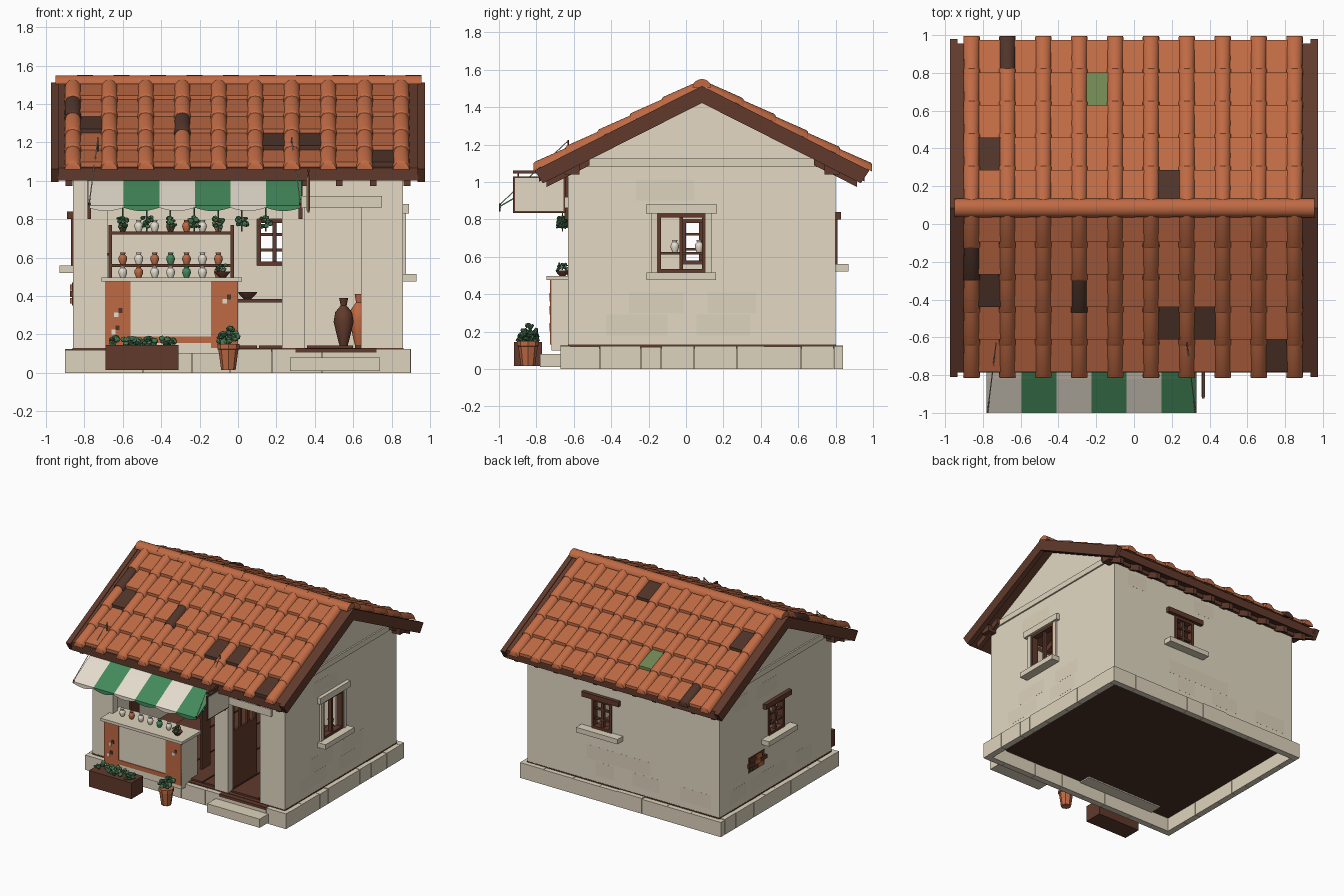
import bpy, bmesh, math, random
from mathutils import Matrix, Vector

random.seed(4)
if "Cube" in bpy.data.objects:
    bpy.data.objects.remove(bpy.data.objects["Cube"])


def material(name, *rgb):
    linear = [((c / 255 + 0.055) / 1.055) ** 2.4 for c in rgb] + [1]
    m = bpy.data.materials.new(name)
    m.use_nodes = True
    m.diffuse_color = linear
    m.node_tree.nodes["Principled BSDF"].inputs["Base Color"].default_value = linear
    return m


plaster = material("plaster", 227, 217, 196)
stone = material("stone", 222, 212, 189)
terracotta = material("terracotta", 191, 106, 68)
burnt = material("burnt tile", 80, 52, 42)
wood = material("wood", 97, 58, 44)
shadow = material("dark base", 76, 51, 40)
green = material("green canvas", 68, 138, 92)
cream = material("cream canvas", 229, 220, 205)
leaf = material("leaf", 74, 120, 82)
moss = material("mossy tile", 112, 134, 82)


def loft(bm, rings, mat=0):
    """Skin a row of equal rings and close both ends."""
    rows = [[bm.verts.new(p) for p in ring] for ring in rings]
    faces = [bm.faces.new(rows[0]), bm.faces.new(rows[-1][::-1])]
    for a, b in zip(rows, rows[1:]):
        for i in range(len(a)):
            j = (i + 1) % len(a)
            faces.append(bm.faces.new((a[i], a[j], b[j], b[i])))
    for f in faces:
        f.material_index = mat


def box(bm, x0, x1, y0, y1, z0, z1, mat=0):
    loft(bm, [[(x0, y0, z), (x1, y0, z), (x1, y1, z), (x0, y1, z)] for z in (z0, z1)], mat)


def prism(bm, outline, x0, x1, mat=0):
    loft(bm, [[(x, y, z) for y, z in outline] for x in (x0, x1)], mat)


def lathe(bm, x, y, z, radius, height, profile, mat=0, sides=10):
    turn = [math.tau * i / sides for i in range(sides)]
    loft(bm, [[(x + radius * r * math.cos(a), y + radius * r * math.sin(a), z + height * h)
               for a in turn] for r, h in profile], mat)


def rod(bm, start, end, radius, mat=0):
    a, b = Vector(start), Vector(end)
    q = (b - a).to_track_quat("Z", "Y")
    ring = [q @ Vector((radius * math.cos(t), radius * math.sin(t), 0))
            for t in (math.tau * i / 6 for i in range(6))]
    loft(bm, [[p + v for v in ring] for p in (a, b)], mat)


def foliage(bm, centre, spread, count, size):
    for _ in range(count):
        offset = Vector([random.uniform(-s, s) for s in spread])
        place = Matrix.Translation(Vector(centre) + offset) @ Matrix.Rotation(random.random() * 3, 4, "X")
        bmesh.ops.create_icosphere(bm, subdivisions=1, radius=size * random.uniform(0.7, 1.1),
                                   matrix=place @ Matrix.Diagonal((1, 1, 0.6, 1)))


def finish(name, bm, mats, smooth=False, matrix=Matrix()):
    bmesh.ops.transform(bm, matrix=matrix, verts=bm.verts)
    bmesh.ops.recalc_face_normals(bm, faces=bm.faces)
    me = bpy.data.meshes.new(name)
    bm.to_mesh(me)
    bm.free()
    for m in mats:
        me.materials.append(m)
    if smooth:
        me.polygons.foreach_set("use_smooth", [True] * len(me.polygons))
        me.set_sharp_from_angle(angle=math.radians(40))
    bpy.context.collection.objects.link(bpy.data.objects.new(name, me))


def boxes(name, mat, *sizes):
    bm = bmesh.new()
    for s in sizes:
        box(bm, *s)
    finish(name, bm, [mat])


# Open ring of plinth stones with the floor laid across its top
bm = bmesh.new()
for low, high, along_x in ((-0.67, -0.62, True), (0.79, 0.84, True), (-0.9, -0.85, False), (0.85, 0.9, False)):
    start, stop = (-0.9, 0.9) if along_x else (-0.62, 0.79)
    cuts = [start + (stop - start) * (i + (random.uniform(-0.25, 0.25) if 0 < i < 8 else 0)) / 8 for i in range(9)]
    for a, b in zip(cuts, cuts[1:]):
        top, b = 0.125 - random.random() * 0.008, b - 0.002
        box(bm, *((a, b, low, high) if along_x else (low, high, a, b)), 0, top)
finish("plinth", bm, [stone])
boxes("base", shadow, (-0.858, 0.858, -0.628, 0.798, 0.11, 0.12))
boxes("floor", wood, (-0.862, 0.862, -0.632, 0.802, 0.12, 0.13))
boxes("floor_planks", wood, *[(-0.64 + 0.25 * i, -0.4 + 0.25 * i, -0.6, 0.72, 0.13, 0.143) for i in range(6)])
boxes("door_step", stone, (0.27, 0.74, -0.78, -0.66, 0.01, 0.08))
boxes("threshold", wood, (0.3, 0.72, -0.672, -0.6, 0.105, 0.127))

# Front wall with shop opening and doorway
boxes("front_wall", plaster, (-0.86, -0.68, -0.63, -0.57, 0.13, 0.95), (0.23, 0.35, -0.63, -0.57, 0.13, 0.95),
      (0.64, 0.86, -0.63, -0.57, 0.13, 0.95), (0.35, 0.64, -0.63, -0.57, 0.86, 0.95),
      (-0.86, 0.86, -0.63, -0.57, 0.95, 1.09))
boxes("door_lintel", stone, (0.22, 0.75, -0.65, -0.6, 0.86, 0.92))


# Walls with one window each, made facing forward and then turned
def window_wall(side, origin, angle, u0, u1, c, w, stone_frame=False):
    place = Matrix.Translation(origin) @ Matrix.Rotation(math.radians(angle), 4, "Z")
    z0, z1 = (0.515, 0.83) if stone_frame else (0.56, 0.8)
    a, b = c - w, c + w
    bm = bmesh.new()
    for s in ((u0, a, 0.13, 1.08), (b, u1, 0.13, 1.08), (a, b, 0.13, z0), (a, b, z1, 1.08)):
        box(bm, s[0], s[1], 0, 0.06, *s[2:])
    for _ in range(7):  # faint plaster repairs
        u, z = random.uniform(u0 + 0.05, u1 - 0.35), random.choice((0.18, 0.3, 0.9))
        box(bm, u, u + random.uniform(0.15, 0.3), -0.0005, 0.01, z, z + 0.11, 1)
    finish(side + "_wall", bm, [plaster, stone], matrix=place)
    bm = bmesh.new()
    for u in (a, b - 0.02):
        box(bm, u, u + 0.02, -0.01, 0.04, z0, z1)
    for z in (z0, z1 - 0.02):
        box(bm, a, b, -0.01, 0.04, z, z + 0.02)
    box(bm, c - 0.01, c + 0.01, 0, 0.03, z0, z1)
    if not stone_frame:
        for i in (1, 2):
            z = z0 + (z1 - z0) * i / 3
            box(bm, a, b, 0, 0.02, z - 0.007, z + 0.007)
        box(bm, c - 0.165, c + 0.165, -0.03, 0.03, z1, z1 + 0.04)
    finish(side + "_window_frame", bm, [wood], matrix=place)
    bm = bmesh.new()
    box(bm, c - 0.185, c + 0.185, -0.07, 0.02, z0 - 0.04, z0)
    if stone_frame:
        box(bm, c - 0.19, c + 0.19, -0.03, 0.02, z1, z1 + 0.05)
        for u in (a - 0.03, b):
            box(bm, u, u + 0.03, -0.015, 0.02, z0, z1)
    finish(side + "_window_stone", bm, [stone], matrix=place)


window_wall("left", (0.86, 0, 0), 90, -0.57, 0.74, -0.025, 0.13, True)
window_wall("right", (-0.86, 0, 0), -90, -0.74, 0.57, -0.08, 0.1)
window_wall("back", (0, 0.8, 0), 180, -0.86, 0.86, -0.19, 0.09)

# Exposed bricks on the right wall
boxes("brick_bedding", wood, (-0.864, -0.85, 0.23, 0.43, 0.35, 0.47))
bm = bmesh.new()
for row, (start, count) in enumerate(((0.25, 2), (0.21, 3), (0.27, 2))):
    for i in range(count):
        y, z = start + i * 0.08, 0.36 + row * 0.035
        box(bm, -0.875, -0.85, y, y + 0.072, z, z + 0.03, (row + i) % 2)
finish("exposed_bricks", bm, [terracotta, wood])

# Gables and their string courses
RIDGE = 0.085
for side, x in (("right", -0.86), ("left", 0.8)):
    bm = bmesh.new()
    prism(bm, [(-0.63, 1.08), (0.8, 1.08), (RIDGE, 1.45)], x, x + 0.06)
    finish(side + "_gable", bm, [plaster])
    boxes(side + "_string_course", stone, (x - 0.012, x + 0.072, -0.56, 0.73, 1.08, 1.125))


def slope(d):
    return 1.507 - 0.505 * d


def chevron(d, top, bottom, undercut):
    low = slope(d - undercut) + bottom
    return [(RIDGE - d, slope(d) + top), (RIDGE, slope(0) + top), (RIDGE + d, slope(d) + top),
            (RIDGE + d - undercut, low), (RIDGE, slope(0) + bottom), (RIDGE - d + undercut, low)]


# Roof boards, verge boards, wall plates and rafter tails
bm = bmesh.new()
prism(bm, chevron(0.87, 0, -0.066, 0), -0.94, 0.94)
finish("roof_deck", bm, [wood])
for side, x in (("right", -0.975), ("left", 0.935)):
    bm = bmesh.new()
    prism(bm, chevron(0.895, 0.006, -0.085, 0.045), x, x + 0.04)
    finish(side + "_verge_board", bm, [wood])
boxes("wall_plates", wood, (-0.93, 0.93, -0.65, -0.57, 1.04, 1.09), (-0.93, 0.93, 0.74, 0.82, 1.04, 1.09))
bm = bmesh.new()
for i in range(11):
    x = -0.88 + 0.176 * i
    for s in (-1, 1):
        prism(bm, [(RIDGE + s * d, slope(d) - h) for d, h in ((0.6, 0.05), (0.83, 0.05), (0.83, 0.115), (0.6, 0.115))],
              x - 0.017, x + 0.017)
finish("rafter_tails", bm, [wood])

# Roof tiles: flat pans under rounded covers, a few of them replaced
odd_pans = {(-1, 0, 2): 1, (-1, 5, 3): 1, (-1, 6, 3): 1, (-1, 8, 4): 1, (1, 0, 1): 1, (1, 3, 3): 2, (1, 5, 0): 1}
odd_covers = {(-1, 0, 1): 1, (-1, 3, 2): 1, (1, 1, 4): 1}
pans, covers = bmesh.new(), bmesh.new()
arch = [math.pi * i / 10 for i in range(11)]
for s, first, lap in ((-1, 0.008, 0.033), (1, 0.03, 0.02)):
    for row in range(5):
        d0, d1 = first + 0.172 * row, first + 0.172 * (row + 1)
        for col in range(10):
            x = -0.86 + 0.19 * col
            rings = []
            for d, r, lift in ((d0, 0.04, 0), (d1 + lap - 0.007, 0.044, 0.008), (d1 + lap, 0.041, 0.006)):
                rings.append([(x + r * math.cos(a), RIDGE + s * d, slope(d) + lift + r * math.sin(a)) for a in arch])
            loft(covers, rings, odd_covers.get((s, col, row), 0))
            if col < 9:
                edge = ((d0, 0.006), (d1, 0.028), (d1, 0.004), (d0, -0.01))
                prism(pans, [(RIDGE + s * d, slope(d) + h) for d, h in edge], x + 0.03, x + 0.16,
                      odd_pans.get((s, col, row), 0))
finish("pan_tiles", pans, [terracotta, burnt, moss])
finish("cover_tiles", covers, [terracotta, burnt], True)
bm = bmesh.new()
for i in range(10):
    x = -0.95 + 0.19 * i
    loft(bm, [[(px, RIDGE + r * math.cos(a), 1.505 + 0.9 * r * math.sin(a)) for a in arch]
              for px, r in ((x, 0.049), (x + 0.195, 0.05))])
finish("ridge_tiles", bm, [terracotta], True)

# Striped awning with scalloped edge, ropes and brackets
bm = bmesh.new()
curve = [(-0.63, 1.075), (-0.82, 0.975), (-1, 0.87)]
wide = 1.11 / 6
for i in range(6):
    x = -0.78 + wide * i
    prism(bm, curve + [(y, z - 0.008) for y, z in curve[::-1]], x, x + wide, i % 2)
    hem = [(x + wide * t / 6, 0.86 - 0.018 * math.sin(math.pi * t / 6)) for t in range(7)]
    hem += [(x + wide, 0.872), (x, 0.872)]
    loft(bm, [[(px, y, z) for px, z in hem] for y in (-1, -0.993)], i % 2)
finish("awning", bm, [cream, green])
bm = bmesh.new()
for top, low in ((-0.73, -0.775), (0.28, 0.325)):
    rod(bm, (top, -0.63, 1.22), (low, -0.995, 0.88), 0.003, 1)
    rod(bm, (top, -0.63, 1.14), (top, -0.63, 1.225), 0.004)
    rod(bm, (low, -0.995, 0.86), (low, -0.995, 0.885), 0.006)
    box(bm, low - 0.01, low + 0.01, -0.65, -0.62, 0.8, 1.04)
finish("awning_rigging", bm, [wood, stone])

# Counter faced with thin coloured panels
boxes("counter_body", plaster, (-0.69, 0, -0.72, -0.52, 0.1, 0.475))
boxes("counter_panels", terracotta, (-0.69, -0.56, -0.726, -0.715, 0.13, 0.475),
      (-0.14, 0, -0.726, -0.715, 0.13, 0.475), (-0.56, -0.14, -0.726, -0.715, 0.155, 0.19))
boxes("counter_top", stone, (-0.71, 0.02, -0.745, -0.5, 0.475, 0.497))
for name, mat, shift in (("cream_chips", cream, 0), ("dark_chips", burnt, 0.022)):
    boxes(name, mat, *[(x + shift, x + shift + 0.022, -0.731, -0.72, z + shift, z + shift + 0.025)
                       for x, z in ((-0.66, 0.2), (-0.645, 0.29), (-0.08, 0.36))])

# Display rack, shelves and open door
boxes("display_rack", wood, *[(x, x + 0.018, -0.43, -0.32, 0.13, 0.77) for x in (-0.675, -0.04)],
      *[(-0.675, -0.022, -0.43, -0.32, z, z + 0.016) for z in (0.55, 0.72)])
boxes("back_shelf", wood, (-0.1, 0.3, 0.55, 0.74, 0.365, 0.385))
boxes("side_shelf", wood, (-0.8, -0.66, -0.16, 0.14, 0.612, 0.625))
boxes("open_door", wood, (0.328, 0.346, -0.568, -0.25, 0.14, 0.6), (0.328, 0.346, -0.568, -0.25, 0.8, 0.85),
      *[(0.328, 0.346, y, y + 0.03, 0.6, 0.8) for y in (-0.568, -0.47, -0.375, -0.28)])

# Jars, bowls and tall vases
jar = [(0.6, 0), (1, 0.4), (0.9, 0.65), (0.5, 0.82), (0.65, 1)]
bowl = [(0.4, 0), (0.9, 0.7), (1, 1)]
amphora = [(0.4, 0), (0.6, 0.15), (1, 0.5), (0.85, 0.7), (0.3, 0.84), (0.45, 1)]
bm = bmesh.new()
for y, z, kinds in ((-0.62, 0.497, (1, 0, 1, 1, 2, 1, 0)), (-0.375, 0.566, (0, 1, 0, 2, 0, 1, 0)),
                    (-0.375, 0.736, (3, 1, 1, 3, 0, 1, 0))):
    for i, kind in enumerate(kinds):
        lathe(bm, -0.6 + 0.083 * i, y, z, 0.023, 0.06, jar, kind)
for y in (-0.06, 0.07):
    lathe(bm, -0.72, y, 0.625, 0.024, 0.065, jar, 1)
finish("jars", bm, [terracotta, cream, green, wood], True)
bm = bmesh.new()
lathe(bm, 0.05, 0.64, 0.385, 0.05, 0.035, bowl)
lathe(bm, 0.55, 0.4, 0.14, 0.052, 0.25, amphora)
lathe(bm, 0.63, 0.5, 0.14, 0.05, 0.27, amphora, 1)
lathe(bm, -0.08, -0.66, 0.497, 0.04, 0.03, bowl)
finish("vases_and_bowls", bm, [wood, terracotta], True)

# Planter, flower pot, potted greenery and hanging herbs
boxes("planter", wood, (-0.69, -0.31, -0.92, -0.77, 0.015, 0.145))
bm = bmesh.new()
lathe(bm, -0.05, -0.845, 0.015, 0.058, 0.135, [(0.65, 0), (0.9, 0.78), (1, 0.8), (1, 1)], sides=8)
finish("flower_pot", bm, [terracotta])
bm = bmesh.new()
foliage(bm, (-0.5, -0.845, 0.165), (0.17, 0.05, 0.015), 50, 0.02)
foliage(bm, (-0.05, -0.845, 0.18), (0.045, 0.045, 0.025), 28, 0.022)
foliage(bm, (-0.05, -0.845, 0.22), (0.02, 0.02, 0.015), 8, 0.018)
foliage(bm, (-0.08, -0.66, 0.545), (0.025, 0.025, 0.015), 10, 0.014)
for i in range(7):
    x = -0.6 + 0.124 * i
    foliage(bm, (x, -0.66, 0.785), (0.026, 0.024, 0.025), 16, 0.015)
    rod(bm, (x, -0.66, 0.735), (x, -0.66, 0.99), 0.004)
finish("greenery", bm, [leaf])

# Hanging sign board
boxes("sign_frame", wood, (0.361, 0.373, -0.925, -0.645, 0.835, 1.03), (0.36, 0.374, -0.925, -0.62, 1.045, 1.06),
      *[(0.365, 0.369, y, y + 0.008, 1.02, 1.05) for y in (-0.9, -0.68)])
boxes("sign_face", plaster, (0.358, 0.376, -0.915, -0.655, 0.845, 1.02))
